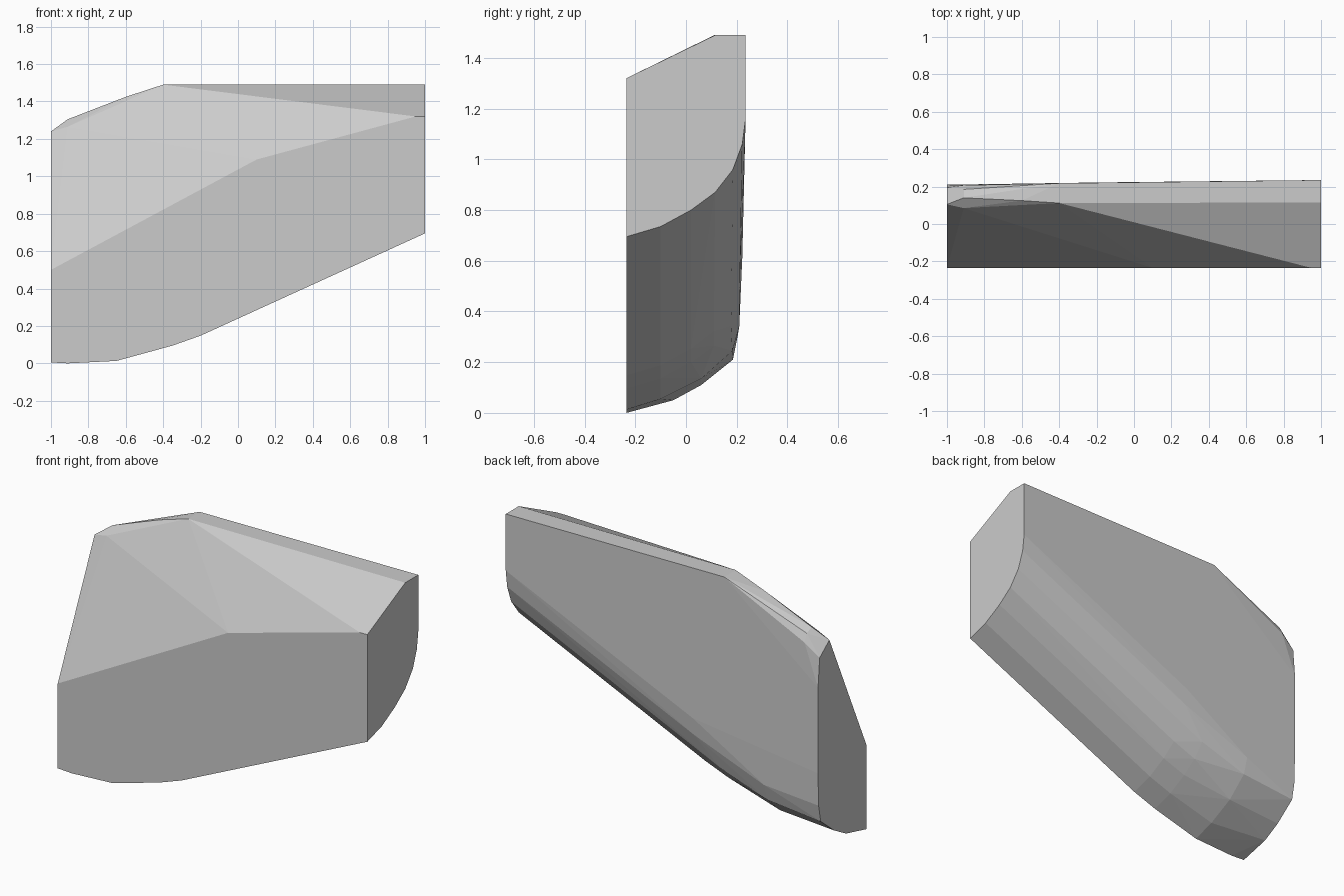
import bpy, bmesh

FRONT = -0.235

# Cross-sections as {x: [(y, z), ...]}; the body is the convex skin over them
sections = {
    1.0: [(FRONT, 0.695), (-0.1, 0.735), (0.02, 0.80), (0.115, 0.87), (0.185, 0.96),
          (0.222, 1.06), (0.235, 1.16), (0.235, 1.49), (0.115, 1.49), (FRONT, 1.32)],
    0.95: [(FRONT, 1.32)],
    0.1: [(FRONT, 1.09)],
    -0.2: [(FRONT, 0.148), (-0.1, 0.188), (0.02, 0.253), (0.11, 0.323), (0.178, 0.413),
           (0.212, 0.513), (0.222, 0.613)],
    -0.35: [(FRONT, 0.095), (-0.1, 0.135), (0.02, 0.20), (0.11, 0.265), (0.178, 0.345)],
    -0.4: [(0.218, 1.49), (0.112, 1.49)],
    -0.65: [(FRONT, 0.013), (-0.1, 0.055), (0.06, 0.135), (0.183, 0.245), (0.21, 0.34)],
    -0.6: [(0.125, 1.425)],
    -0.91: [(FRONT, 0.0), (0.085, 1.265), (0.14, 1.305), (0.185, 1.285), (0.207, 1.24)],
    -1.0: [(FRONT, 0.005), (-0.05, 0.05), (0.06, 0.11), (0.185, 0.21), (0.205, 0.31),
           (0.21, 0.5), (0.21, 1.0), (0.195, 1.17), (0.105, 1.24), (FRONT, 0.5)],
}

bm = bmesh.new()
for x, points in sections.items():
    for y, z in points:
        bm.verts.new((x, y, z))
hull = bmesh.ops.convex_hull(bm, input=bm.verts[:])
loose = {v for v in hull["geom_interior"] + hull["geom_unused"]
         if isinstance(v, bmesh.types.BMVert) and not v.link_faces}
bmesh.ops.delete(bm, geom=list(loose), context='VERTS')

# Merge coplanar triangles into clean flat panels
bmesh.ops.dissolve_limit(bm, angle_limit=0.01, verts=bm.verts[:], edges=bm.edges[:])
bmesh.ops.recalc_face_normals(bm, faces=bm.faces[:])

mesh = bpy.data.meshes.new("wedge_body")
bm.to_mesh(mesh)
bm.free()
body = bpy.data.objects.new("wedge_body", mesh)
bpy.context.collection.objects.link(body)

# Plain grey surface
grey = bpy.data.materials.new("plain_grey")
grey.diffuse_color = (0.6, 0.6, 0.6, 1)
mesh.materials.append(grey)
